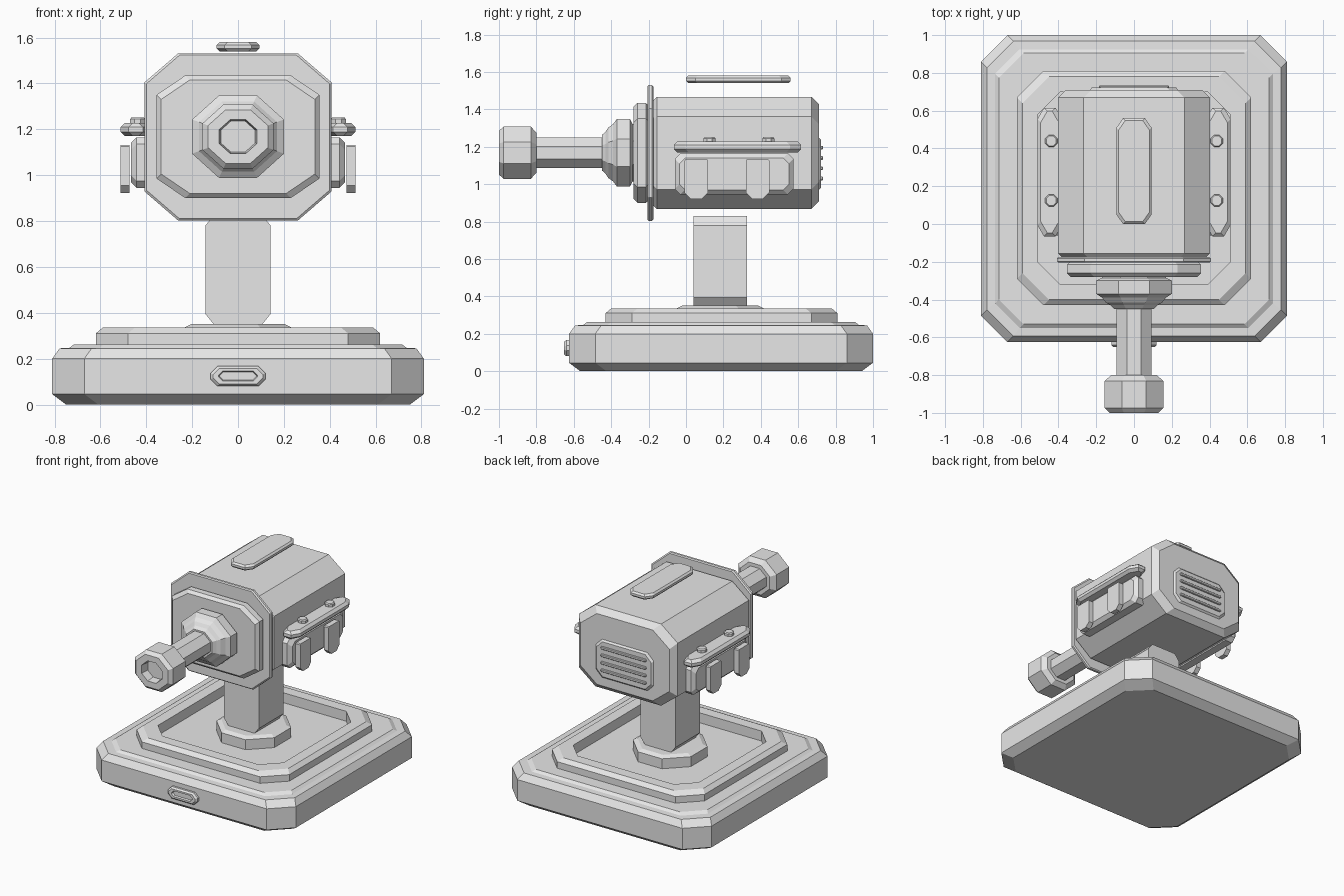
import bpy, bmesh

if "Cube" in bpy.data.objects:
    bpy.data.objects.remove(bpy.data.objects["Cube"])

grey = bpy.data.materials.new("plain_grey")
grey.diffuse_color = (0.8, 0.8, 0.8, 1)
grey.use_nodes = True
grey.node_tree.nodes["Principled BSDF"].inputs["Base Color"].default_value = grey.diffuse_color

AXES = {'x': lambda u, v, t: (t, u, v),
        'y': lambda u, v, t: (u, t, v),
        'z': lambda u, v, t: (u, v, t)}


def ring(t, u0, u1, v0, v1, cu, cv):
    """Chamfered rectangle at height t along the loft axis."""
    return [(u0 + cu, v0, t), (u1 - cu, v0, t), (u1, v0 + cv, t), (u1, v1 - cv, t),
            (u1 - cu, v1, t), (u0 + cu, v1, t), (u0, v1 - cv, t), (u0, v0 + cv, t)]


def octagon(t, r, cu, cv, squash=1.0):
    h = r * squash
    return ring(t, cu - r, cu + r, cv - h, cv + h, 0.586 * r, 0.586 * h)


def loft(name, axis, rings, mirror=False, closed=False):
    """Skin a list of eight-sided rings; closed joins last to first."""
    bm = bmesh.new()
    loops = [[bm.verts.new(AXES[axis](*p)) for p in r] for r in rings]
    pairs = list(zip(loops, loops[1:]))
    if closed:
        pairs.append((loops[-1], loops[0]))
    else:
        bm.faces.new(loops[0])
        bm.faces.new(loops[-1])
    for a, b in pairs:
        for i in range(8):
            j = (i + 1) % 8
            bm.faces.new((a[i], a[j], b[j], b[i]))
    bmesh.ops.recalc_face_normals(bm, faces=bm.faces)
    me = bpy.data.meshes.new(name)
    bm.to_mesh(me)
    bm.free()
    me.materials.append(grey)
    ob = bpy.data.objects.new(name, me)
    bpy.context.collection.objects.link(ob)
    if mirror:
        ob.modifiers.new("mirror", 'MIRROR')
    return ob


def plate(name, axis, t0, t1, u0, u1, v0, v1, cu, cv, b0=0.0, b1=0.0, mirror=False):
    """Chamfered slab from t0 to t1 with bevels b0 and b1 on its end edges."""
    s = 1 if t1 > t0 else -1
    rings = []
    if b0:
        rings.append(ring(t0, u0 + b0, u1 - b0, v0 + b0, v1 - b0, cu, cv))
    rings.append(ring(t0 + s * b0, u0, u1, v0, v1, cu, cv))
    rings.append(ring(t1 - s * b1, u0, u1, v0, v1, cu, cv))
    if b1:
        rings.append(ring(t1, u0 + b1, u1 - b1, v0 + b1, v1 - b1, cu, cv))
    return loft(name, axis, rings, mirror)


# Base slab with a slightly raised top
def base_ring(z, d, c=0.14):
    return ring(z, d - 0.81, 0.81 - d, d - 0.625, 1.0 - d, c, c)


loft("base", 'z', [base_ring(0, 0.06), base_ring(0.045, 0), base_ring(0.20, 0),
                   base_ring(0.245, 0.032), base_ring(0.247, 0.075, 0.13),
                   base_ring(0.262, 0.095, 0.13)])


# Raised frame around a sunken floor
def frame_ring(z, d, c=0.14):
    return ring(z, d - 0.62, 0.62 - d, d - 0.43, 0.81 - d, c, c)


loft("base_frame", 'z', [frame_ring(0.25, 0), frame_ring(0.31, 0), frame_ring(0.335, 0.03),
                         frame_ring(0.335, 0.11, 0.12), frame_ring(0.25, 0.11, 0.12)],
     closed=True)

# Front button with recessed centre
loft("front_button", 'y', [
    ring(-0.61, -0.12, 0.12, 0.08, 0.167, 0.03, 0.03),
    ring(-0.64, -0.12, 0.12, 0.08, 0.167, 0.03, 0.03),
    ring(-0.652, -0.108, 0.108, 0.09, 0.157, 0.026, 0.026),
    ring(-0.652, -0.085, 0.085, 0.103, 0.145, 0.018, 0.018),
    ring(-0.638, -0.08, 0.08, 0.107, 0.141, 0.016, 0.016)])

# Column and its collar
loft("column_collar", 'z', [octagon(0.25, 0.235, 0, 0.183), octagon(0.335, 0.235, 0, 0.183),
                            octagon(0.35, 0.205, 0, 0.183)])
plate("column", 'y', 0.04, 0.325, -0.142, 0.142, 0.345, 0.83, 0.04, 0.05)

# Main housing and front plates
plate("housing", 'y', -0.18, 0.71, -0.402, 0.402, 0.867, 1.467, 0.135, 0.105, 0.025, 0.04)
plate("front_flange", 'y', -0.175, -0.205, -0.407, 0.407, 0.803, 1.53, 0.145, 0.125, 0.007, 0.007)
plate("front_panel", 'y', -0.20, -0.28, -0.355, 0.355, 0.90, 1.435, 0.125, 0.085, 0.015, 0.02)

# Nose, barrel and hollow muzzle
def tube(name, profile):
    loft(name, 'y', [octagon(y, r, 0, 1.168, 0.9) for y, r in profile])


tube("nose", [(-0.27, 0.17), (-0.285, 0.17), (-0.30, 0.2), (-0.37, 0.2), (-0.39, 0.17),
              (-0.415, 0.15), (-0.43, 0.125), (-0.45, 0.105)])
tube("barrel", [(-0.43, 0.092), (-0.82, 0.092)])
tube("muzzle", [(-0.80, 0.12), (-0.83, 0.155), (-0.975, 0.155), (-1.0, 0.13),
                (-1.0, 0.082), (-0.94, 0.075)])

# Floating top strip
plate("top_strip", 'z', 1.54, 1.58, -0.093, 0.093, 0.0, 0.56, 0.035, 0.05, 0.012, 0.012)

# Side pods, shelves, hanging fins and bolts on both sides
plate("side_pod", 'x', 0.38, 0.467, -0.06, 0.575, 0.945, 1.165, 0.03, 0.03, 0.0, 0.025, True)
plate("side_shelf", 'z', 1.17, 1.228, 0.38, 0.512, -0.065, 0.615, 0.035, 0.06, 0.018, 0.018, True)
for i, y in enumerate((0.055, 0.383)):
    loft(f"side_fin_{i + 1}", 'x',
         [[(y - 0.03, 0.922, t), (y + 0.03, 0.922, t), (y + 0.063, 0.955, t), (y + 0.063, 1.125, t),
           (y + 0.058, 1.132, t), (y - 0.058, 1.132, t), (y - 0.063, 1.125, t), (y - 0.063, 0.955, t)]
          for t in (0.474, 0.512)], mirror=True)
for i, y in enumerate((0.125, 0.44)):
    loft(f"shelf_bolt_{i + 1}", 'z', [octagon(1.22, 0.032, 0.438, y), octagon(1.245, 0.032, 0.438, y),
                                      octagon(1.252, 0.026, 0.438, y)], mirror=True)

# Rear vent panel with slats
plate("vent_panel", 'y', 0.70, 0.722, -0.235, 0.235, 0.97, 1.25, 0.05, 0.05, 0.0, 0.012)
for i in range(4):
    z = 1.03 + 0.055 * i
    plate(f"vent_slat_{i + 1}", 'y', 0.715, 0.733, -0.185, 0.185, z - 0.01, z + 0.01, 0.006, 0.006, 0.0, 0.004)
